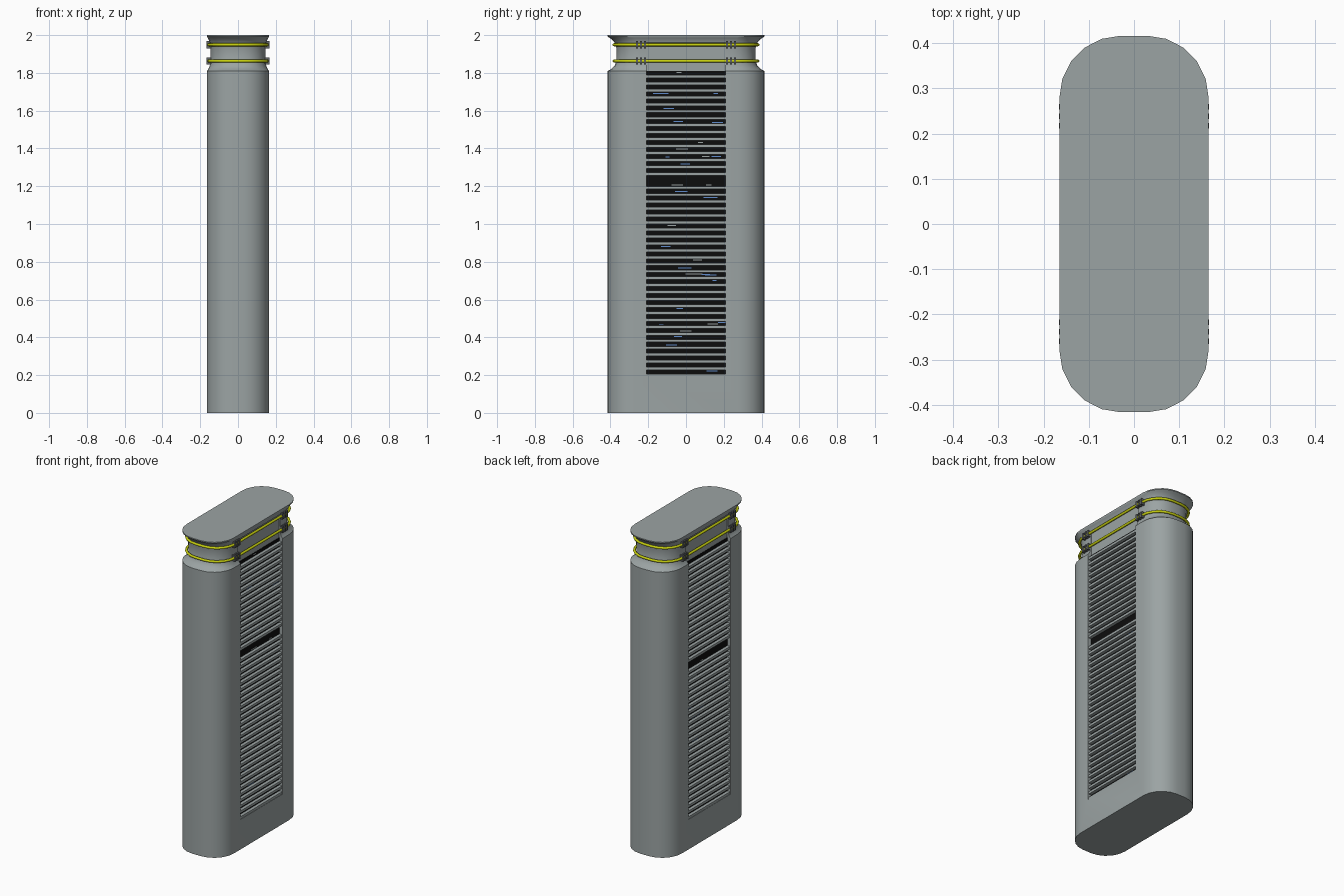
import bpy, bmesh, math, random

if "Cube" in bpy.data.objects:
    bpy.data.objects.remove(bpy.data.objects["Cube"])
random.seed(4)


def material(name, rgb):
    m = bpy.data.materials.new(name)
    m.diffuse_color = (*rgb, 1)
    m.use_nodes = True
    m.node_tree.nodes["Principled BSDF"].inputs["Base Color"].default_value = m.diffuse_color
    return m


GREY = material("body grey", (0.33, 0.37, 0.37))
DARK = material("clip grey", (0.12, 0.13, 0.14))
BLACK = material("vent black", (0.004, 0.004, 0.004))
YELLOW = material("rail yellow", (0.58, 0.64, 0.005))
BLUE = material("light blue", (0.12, 0.27, 0.62))


def outline(hx, hy, seg=5):
    """Rounded rectangle outline, corners scale with the size."""
    rx, ry = hx * 0.82, hy * 0.33
    pts = []
    for k, (sx, sy) in enumerate([(1, 1), (-1, 1), (-1, -1), (1, -1)]):
        for i in range(seg + 1):
            a = math.pi / 2 * (k + i / seg)
            pts.append((sx * (hx - rx) + rx * math.cos(a),
                        sy * (hy - ry) + ry * math.sin(a)))
    return pts


def finish(bm, name, mat):
    bmesh.ops.recalc_face_normals(bm, faces=bm.faces)
    me = bpy.data.meshes.new(name)
    bm.to_mesh(me)
    bm.free()
    ob = bpy.data.objects.new(name, me)
    bpy.context.collection.objects.link(ob)
    me.materials.append(mat)
    return ob


def boxes(name, mat, extents):
    """One object made of boxes given as (x0, x1, y0, y1, z0, z1)."""
    bm = bmesh.new()
    for x0, x1, y0, y1, z0, z1 in extents:
        vs = bmesh.ops.create_cube(bm, size=1)["verts"]
        for v in vs:
            v.co = ((x0 + x1) / 2 + v.co.x * (x1 - x0),
                    (y0 + y1) / 2 + v.co.y * (y1 - y0),
                    (z0 + z1) / 2 + v.co.z * (z1 - z0))
    return finish(bm, name, mat)


def both(x0, x1, *rest):
    return [(x0, x1, *rest), (-x1, -x0, *rest)]


# Casing: lofted rounded outline with a waisted neck and flared lid
HX, HY = 0.165, 0.416
profile = [(0, 1), (1.81, 1), (1.822, 0.945), (1.84, 0.905), (1.865, 0.885),
           (1.93, 0.885), (1.955, 0.90), (1.972, 0.93), (1.985, 0.97),
           (1.993, 1), (2.0, 1)]
bm = bmesh.new()
rings = [[bm.verts.new((x, y, z)) for x, y in outline(HX * s, HY * s)]
         for z, s in profile]
for lo, hi in zip(rings, rings[1:]):
    for i in range(len(lo)):
        j = (i + 1) % len(lo)
        bm.faces.new((lo[i], lo[j], hi[j], hi[i]))
bm.faces.new(rings[0])
bm.faces.new(rings[-1])
casing = finish(bm, "casing", GREY)

# Vent recesses on both long sides
W, FLOOR, Z0, Z1 = 0.21, 0.141, 0.19, 1.81
cutter = boxes("vent_cutter", GREY, both(FLOOR, 0.3, -W, W, Z0, 1.96))
mod = casing.modifiers.new("vents", "BOOLEAN")
mod.operation, mod.solver, mod.object = "DIFFERENCE", "EXACT", cutter
bpy.context.view_layer.objects.active = casing
casing.select_set(True)
bpy.ops.object.modifier_apply(modifier="vents")
bpy.data.objects.remove(cutter)
bpy.ops.object.shade_smooth_by_angle(angle=math.radians(35))

# Black panel behind the slats
boxes("vent_backing", BLACK, both(FLOOR - 0.002, FLOOR + 0.002, -W, W, Z0, Z1))

# Horizontal slats, one left out on each side
N = 44
pitch = (Z1 - Z0) / N
slats = []
for i in range(N):
    z = Z0 + i * pitch
    right, left = both(FLOOR, 0.163, -W, W, z, z + pitch * 0.42)
    if i != 28:
        slats.append(right)
    if i != 26:
        slats.append(left)
boxes("vent_slats", GREY, slats)

# Small indicator strips in the gaps
for name, mat, count in (("blue_strips", BLUE, 40), ("grey_strips", GREY, 25)):
    ext = []
    for _ in range(count):
        z = Z0 + (random.randrange(N) + random.uniform(0.5, 0.8)) * pitch
        ln = random.uniform(0.02, 0.09)
        y = random.uniform(-W, W - ln)
        side = random.randrange(2)
        ext.append(both(FLOOR, FLOOR + 0.004, y, y + ln, z, z + 0.005)[side])
    boxes(name, mat, ext)

# Yellow rails round the neck
for n, z in (("upper", 1.949), ("lower", 1.863)):
    cu = bpy.data.curves.new(n + "_rail", "CURVE")
    cu.dimensions = "3D"
    cu.bevel_depth, cu.bevel_resolution = 0.008, 2
    pts = outline(0.156, 0.381)
    sp = cu.splines.new("POLY")
    sp.points.add(len(pts) - 1)
    for p, (x, y) in zip(sp.points, pts):
        p.co = (x, y, z, 1)
    sp.use_cyclic_u = True
    sp.use_smooth = True
    cu.materials.append(YELLOW)
    bpy.context.collection.objects.link(bpy.data.objects.new(n + "_rail", cu))

# Clips holding the rails
clips = []
for z in (1.949, 1.863):
    for y in (0.217, 0.238, 0.259):
        for s in (-1, 1):
            clips += both(0.138, 0.166, s * y - 0.006, s * y + 0.006,
                          z - 0.019, z + 0.019)
boxes("rail_clips", DARK, clips)
